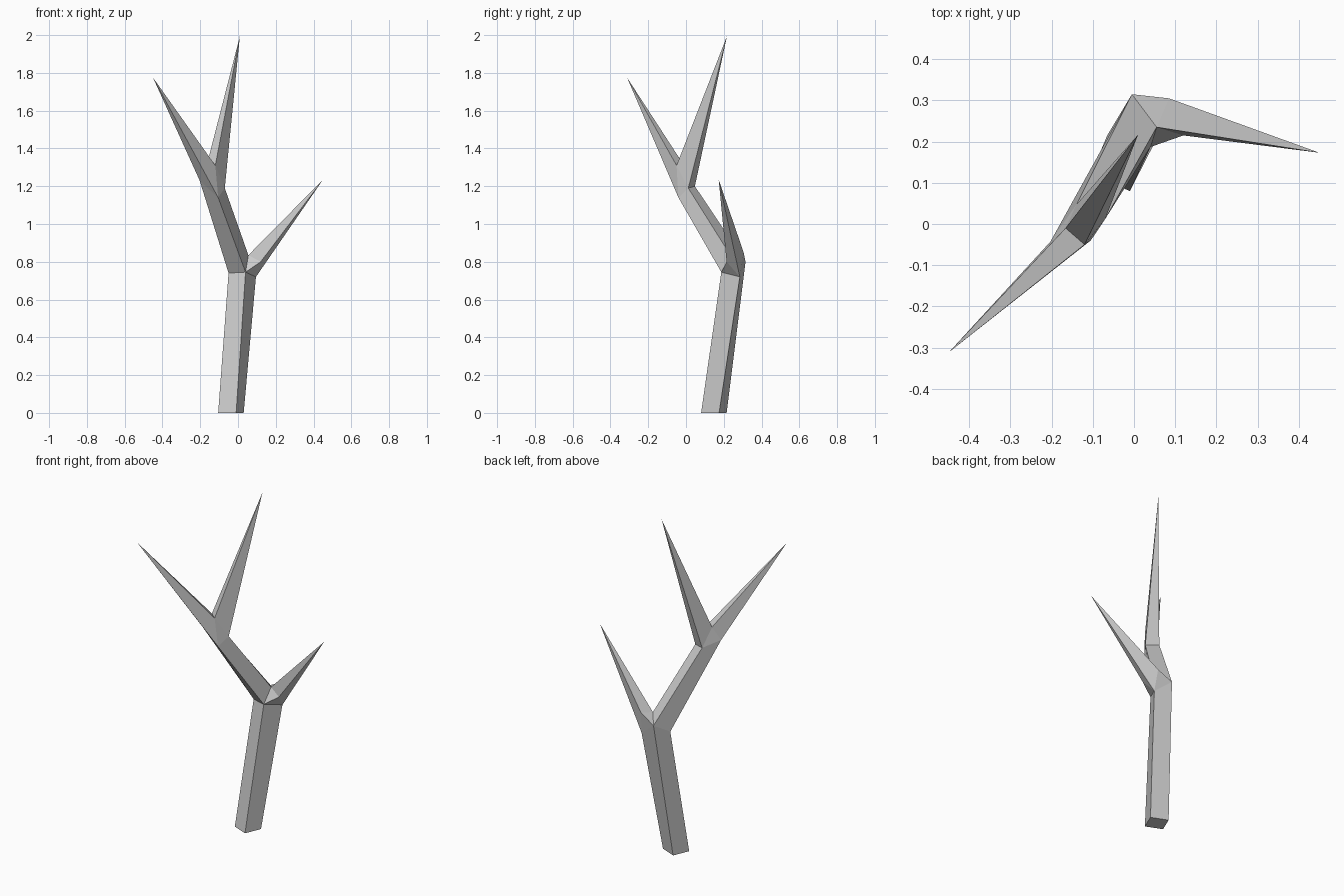
import bpy, bmesh

if "Cube" in bpy.data.objects:
    bpy.data.objects.remove(bpy.data.objects["Cube"])

bm = bmesh.new()


def ring(*points):
    return [bm.verts.new(p) for p in points]


def tube(lower, upper):
    """Four flat sides joining two rings."""
    for i in range(4):
        j = (i + 1) % 4
        bm.faces.new((lower[i], lower[j], upper[j], upper[i]))


def spike(base, tip):
    """Taper a ring to a sharp point."""
    t = bm.verts.new(tip)
    for i in range(4):
        bm.faces.new((base[i], base[(i + 1) % 4], t))


# Trunk: leaning square tube (front, right, back, left corners)
foot = ring((-0.01, 0.08, 0), (0.03, 0.175, 0), (-0.065, 0.215, 0), (-0.105, 0.12, 0))
top = ring((0.04, 0.187, 0.745), (0.095, 0.285, 0.72), (-0.005, 0.315, 0.80), (-0.05, 0.22, 0.74))
bm.faces.new(foot[::-1])
tube(foot, top)
front, right, back, left = top

# Lower fork: crotch and the shoulders of the side twig
crotch, shoulder_f, shoulder_b = ring(
    (0.055, 0.235, 0.835), (0.12, 0.215, 0.80), (0.085, 0.305, 0.85))
for tri in ((front, shoulder_f, crotch), (front, right, shoulder_f),
            (right, back, shoulder_b), (back, crotch, shoulder_b)):
    bm.faces.new(tri)
spike([shoulder_f, right, shoulder_b, crotch], (0.45, 0.173, 1.235))

# Middle limb
limb = ring((-0.105, -0.04, 1.14), (-0.07, 0.012, 1.19), (-0.14, 0.047, 1.20), (-0.203, -0.043, 1.23))
tube([front, crotch, back, left], limb)
lf, lr, lb, ll = limb

# Upper fork: ridge between the two top twigs
ridge_f, ridge_b = ring((-0.12, -0.05, 1.31), (-0.166, -0.01, 1.31))
bm.faces.new((lf, lr, ridge_f))
bm.faces.new((lb, ll, ridge_b))
spike([lf, ridge_f, ridge_b, ll], (-0.45, -0.312, 1.775))
spike([lr, lb, ridge_b, ridge_f], (0.01, 0.217, 1.995))

# Finish as one closed, flat-shaded branch
bmesh.ops.recalc_face_normals(bm, faces=bm.faces)
mesh = bpy.data.meshes.new("branch")
bm.to_mesh(mesh)
bm.free()
bpy.context.collection.objects.link(bpy.data.objects.new("branch", mesh))
